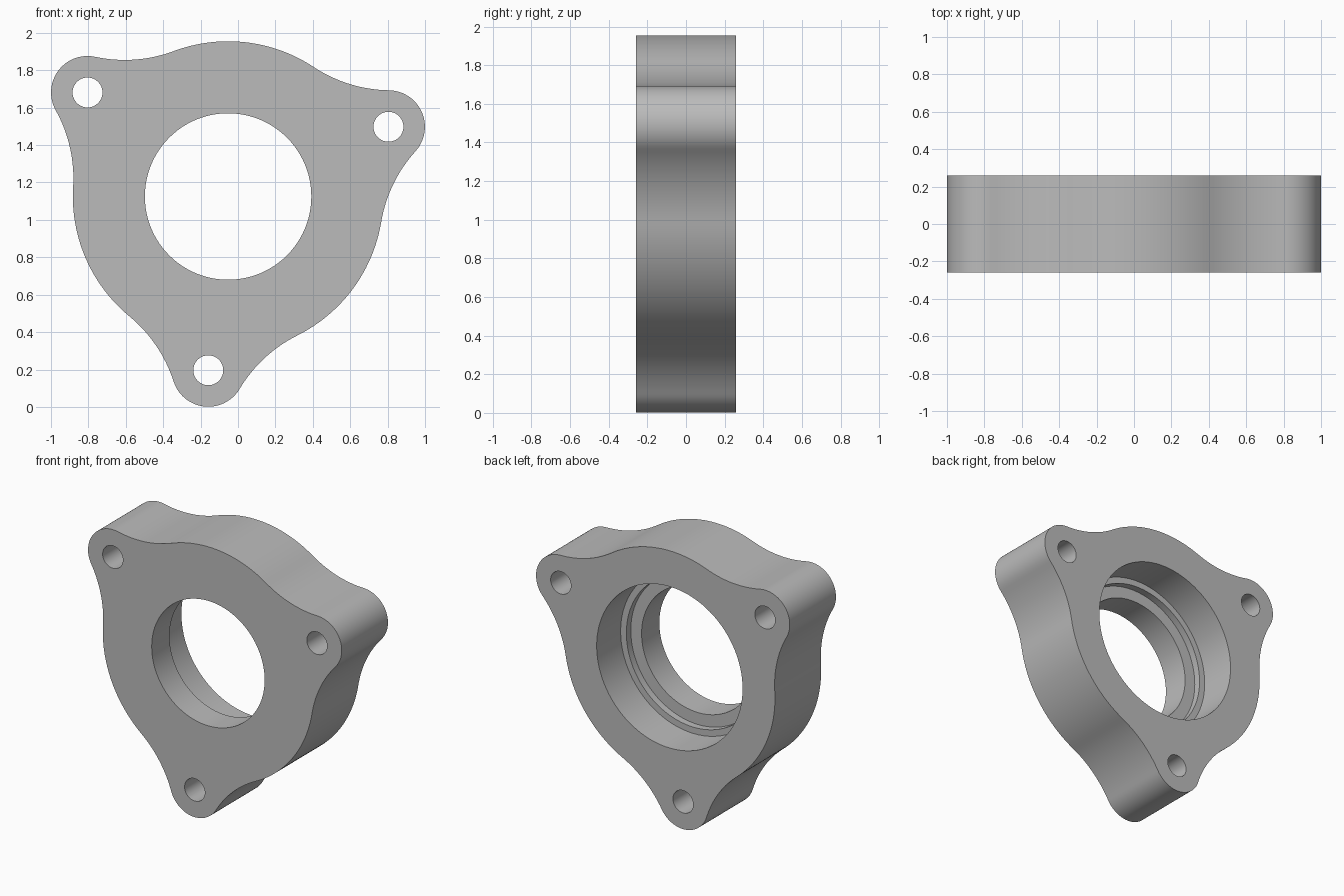
import bpy, bmesh
from math import sin, cos, acos, atan2, pi, radians
from mathutils import Matrix, Vector

if "Cube" in bpy.data.objects:
    bpy.data.objects.remove(bpy.data.objects["Cube"], do_unlink=True)

CENTRE = Vector((-0.053, 0, 1.125))
HALF = 0.26                      # half thickness
BODY, LUG, FILLET = 0.83, 0.195, 0.75
REACH = 0.935                    # centre to bolt hole
LUG_ANGLES = [radians(23.5 + 120 * i) for i in range(3)]

grey = bpy.data.materials.new("light_grey")
grey.use_nodes = True
grey.diffuse_color = (0.5, 0.5, 0.5, 1)
grey.node_tree.nodes["Principled BSDF"].inputs["Base Color"].default_value = (0.5, 0.5, 0.5, 1)


def polar(r, a):
    return Vector((r * cos(a), 0, r * sin(a)))


def arc(centre, r, start, end, steps):
    return [centre + polar(r, start + (end - start) * i / steps) for i in range(steps)]


def make_object(name, bm):
    bmesh.ops.recalc_face_normals(bm, faces=bm.faces)
    mesh = bpy.data.meshes.new(name)
    bm.to_mesh(mesh)
    bm.free()
    mesh.materials.append(grey)
    obj = bpy.data.objects.new(name, mesh)
    bpy.context.collection.objects.link(obj)
    return obj


def lathe(name, profile, centre, steps):
    """Spin (radius, y) points about the y axis through centre."""
    bm = bmesh.new()
    verts = [bm.verts.new((r, y, 0)) for r, y in profile]
    edges = [bm.edges.new(pair) for pair in zip(verts, verts[1:])]
    bmesh.ops.spin(bm, geom=verts + edges, cent=(0, 0, 0), axis=(0, 1, 0),
                   angle=2 * pi, steps=steps)
    bmesh.ops.remove_doubles(bm, verts=bm.verts, dist=1e-5)
    bmesh.ops.translate(bm, verts=bm.verts, vec=centre)
    return make_object(name, bm)


# Outline: round body, three lugs, tangent concave fillets between them
far = BODY + FILLET
theta = acos((far ** 2 + REACH ** 2 - (LUG + FILLET) ** 2) / (2 * far * REACH))
psi = atan2(far * sin(theta), far * cos(theta) - REACH)
third = (arc(polar(far, -theta), FILLET, pi - theta, pi - psi, 16)
         + arc(polar(REACH, 0), LUG, -psi, psi, 24)
         + arc(polar(far, theta), FILLET, pi + psi, pi + theta, 16)
         + arc(Vector(), BODY, theta, 2 * pi / 3 - theta, 24))
outline = [Matrix.Rotation(-a, 3, "Y") @ p for a in LUG_ANGLES for p in third]

bm = bmesh.new()
face = bm.faces.new([bm.verts.new(CENTRE + p + Vector((0, -HALF, 0))) for p in outline])
extruded = bmesh.ops.extrude_face_region(bm, geom=[face], use_keep_orig=True)
bmesh.ops.translate(bm, vec=(0, 2 * HALF, 0),
                    verts=[v for v in extruded["geom"] if isinstance(v, bmesh.types.BMVert)])
flange = make_object("flange_body", bm)

# Stepped bore, widening towards the back, and the bolt holes
bore = [(0, -0.4), (0.445, -0.4), (0.445, -0.06), (0.53, -0.06),
        (0.53, -0.01), (0.575, -0.01), (0.575, 0.4), (0, 0.4)]
bolt = [(0, -0.4), (0.08, -0.4), (0.08, 0.4), (0, 0.4)]
cutters = [lathe("bore_cutter", bore, CENTRE, 96)]
cutters += [lathe("bolt_hole_cutter", bolt, CENTRE + polar(REACH, a), 40) for a in LUG_ANGLES]

bpy.ops.object.select_all(action="DESELECT")
flange.select_set(True)
bpy.context.view_layer.objects.active = flange
for cutter in cutters:
    cutter.hide_render = True
    mod = flange.modifiers.new("cut", "BOOLEAN")
    mod.operation, mod.solver, mod.object = "DIFFERENCE", "EXACT", cutter
    bpy.ops.object.modifier_apply(modifier=mod.name)
    bpy.data.objects.remove(cutter, do_unlink=True)

bpy.ops.object.shade_smooth_by_angle(angle=radians(30))
